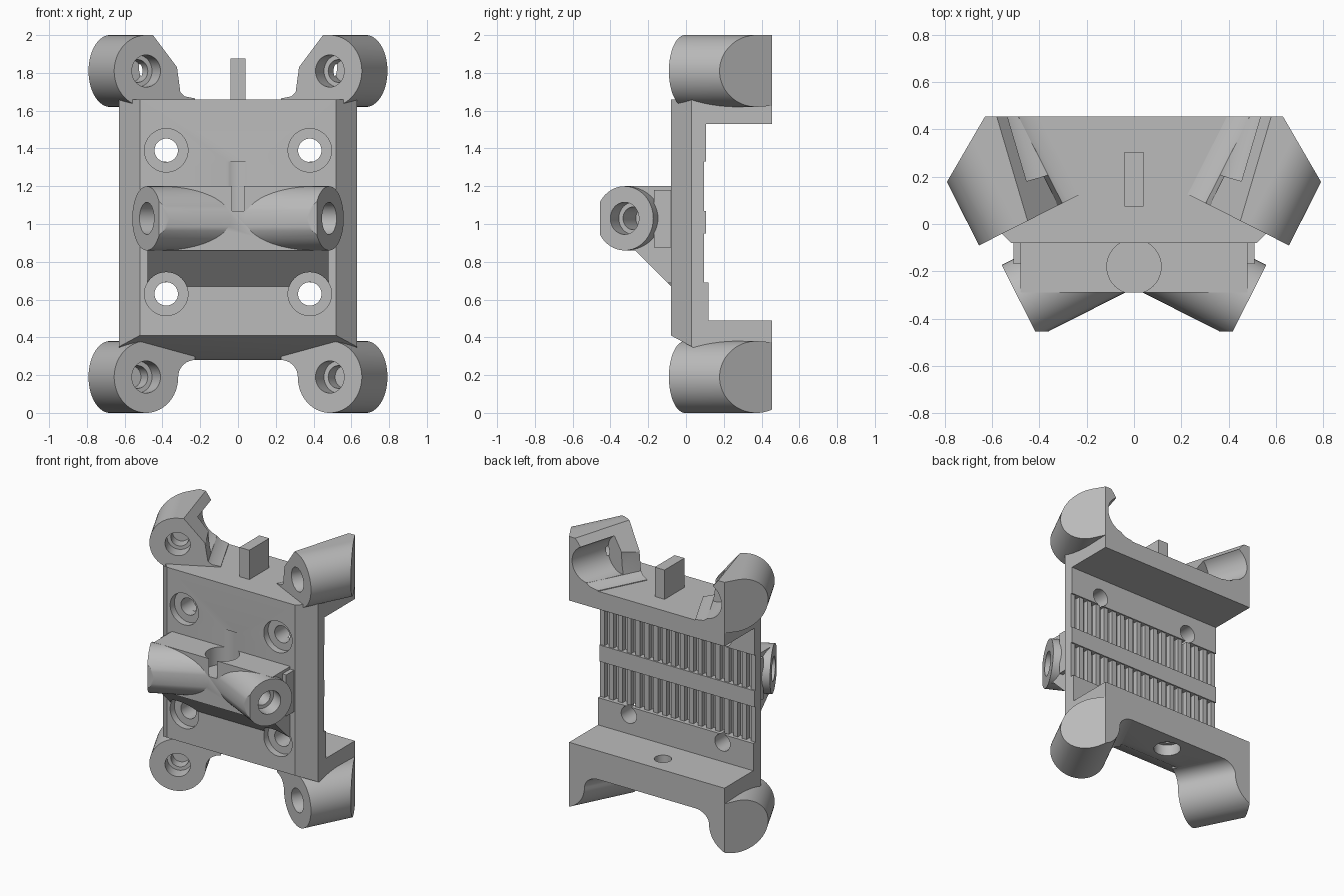
import bpy
import bmesh
from math import radians, cos, sin
from mathutils import Matrix, Vector

default_cube = bpy.data.objects.get("Cube")
if default_cube:
    bpy.data.objects.remove(default_cube, do_unlink=True)

grey = bpy.data.materials.new("plain grey")
grey.use_nodes = True
grey.diffuse_color = (0.5, 0.5, 0.5, 1)
for node in grey.node_tree.nodes:
    if node.type == 'BSDF_PRINCIPLED':
        node.inputs["Base Color"].default_value = (0.5, 0.5, 0.5, 1)


def finish(name, bm):
    bmesh.ops.recalc_face_normals(bm, faces=bm.faces)
    mesh = bpy.data.meshes.new(name)
    bm.to_mesh(mesh)
    bm.free()
    mesh.materials.append(grey)
    ob = bpy.data.objects.new(name, mesh)
    bpy.context.scene.collection.objects.link(ob)
    return ob


def frame(u, v, w, origin=(0, 0, 0)):
    m = Matrix((u, v, w)).transposed().to_4x4()
    m.translation = Vector(origin)
    return m


SIDE = frame((0, 1, 0), (0, 0, 1), (1, 0, 0))   # profile in y, z; depth in x
PLAN = Matrix.Identity(4)                       # profile in x, y; depth in z


def prism(name, points, start, end, matrix):
    bm = bmesh.new()
    face = bm.faces.new([bm.verts.new((u, v, start)) for u, v in points])
    moved = bmesh.ops.extrude_face_region(bm, geom=[face])["geom"]
    verts = [g for g in moved if isinstance(g, bmesh.types.BMVert)]
    bmesh.ops.translate(bm, verts=verts, vec=(0, 0, end - start))
    bmesh.ops.transform(bm, matrix=matrix, verts=bm.verts)
    return finish(name, bm)


def rod(name, start, end, radius):
    start, end = Vector(start), Vector(end)
    axis = end - start
    bm = bmesh.new()
    bmesh.ops.create_cone(bm, cap_ends=True, segments=48, radius1=radius,
                          radius2=radius, depth=axis.length)
    turn = axis.to_track_quat('Z', 'Y').to_matrix().to_4x4()
    bmesh.ops.transform(bm, matrix=Matrix.Translation((start + end) / 2) @ turn,
                        verts=bm.verts)
    return finish(name, bm)


def boxes(name, bounds):
    bm = bmesh.new()
    for low, high in bounds:
        low, high = Vector(low), Vector(high)
        m = Matrix.Translation((low + high) / 2) @ Matrix.Diagonal((*(high - low), 1))
        bmesh.ops.create_cube(bm, size=1, matrix=m)
    return finish(name, bm)


def combine(ob, tools, operation):
    """Apply each tool to the part, then discard the tools."""
    for tool in tools:
        mod = ob.modifiers.new("shape", 'BOOLEAN')
        mod.operation = operation
        mod.solver = 'EXACT'
        mod.object = tool
    bpy.context.view_layer.update()
    graph = bpy.context.evaluated_depsgraph_get()
    mesh = bpy.data.meshes.new_from_object(ob.evaluated_get(graph))
    ob.modifiers.clear()
    ob.data = mesh
    for tool in tools:
        bpy.data.objects.remove(tool, do_unlink=True)


def shared_cutters():
    """Counterbored mounting holes and the round pocket above the boss."""
    tools = [rod("pocket", (0, -0.18, 1.07), (0, -0.18, 1.33), 0.115)]
    for x in (-0.38, 0.38):
        for z in (0.63, 1.39):
            tools.append(rod("hole", (x, -0.3, z), (x, 0.3, z), 0.062))
            tools.append(rod("counterbore", (x, -0.25, z), (x, -0.03, z), 0.115))
    return tools


# Main plate with upper and lower shelves, recessed belt bands on its back
profile = [(-0.08, 0.41), (0.16, 0.28), (0.455, 0.28), (0.455, 0.49), (0.12, 0.49),
           (0.12, 0.69), (0.06, 0.69), (0.06, 0.95), (0.105, 0.95), (0.105, 1.07),
           (0.06, 1.07), (0.06, 1.33), (0.105, 1.33), (0.105, 1.53), (0.455, 1.53),
           (0.455, 1.66), (-0.08, 1.66)]
plate = prism("main_plate", profile, -0.8, 0.8, SIDE)
outline = [(-0.5, -0.1), (0.5, -0.1), (0.63, 0.03), (0.63, 0.6), (-0.63, 0.6), (-0.63, 0.03)]
combine(plate, [prism("outline", outline, 0, 2, PLAN)], 'INTERSECT')
shelf_holes = [rod("shelf_hole", (-0.03, 0.31, 0.1), (-0.03, 0.31, 0.6), 0.058),
               rod("shelf_counterbore", (-0.03, 0.31, 0.1), (-0.03, 0.31, 0.36), 0.09)]
combine(plate, shared_cutters() + shelf_holes, 'DIFFERENCE')

# Belt teeth
teeth = []
for low, high in ((0.69, 0.95), (1.07, 1.33)):
    for i in range(18):
        x = (i - 8.5) * 0.072
        teeth.append(((x - 0.018, 0.04, low), (x + 0.018, 0.095, high)))
boxes("belt_teeth", teeth)

# Upright tab on the upper shelf
boxes("upper_tab", [((-0.04, 0.075, 1.6), (0.04, 0.305, 1.875))])

# Front boss with two angled sockets and a sloping support
boss = prism("front_boss", [(-0.05, 0.64), (-0.27, 0.86), (-0.29, 0.86), (-0.29, 1.2), (-0.05, 1.2)],
             -0.48, 0.48, SIDE)
sockets = [boxes("boss_cheeks", [((-0.51, -0.17, 0.875), (0.51, -0.06, 1.18))])]
bores = []
for side in (-1, 1):
    mouth = Vector((side * 0.483, -0.325, 1.03))
    inward = Vector((-side * 0.89, 0.45, 0)).normalized()
    sockets.append(rod("socket", mouth, mouth + inward * 0.47, 0.17))
    bores.append(rod("bore", mouth - inward * 0.1, mouth + inward * 0.1, 0.085))
    bores.append(rod("bore_core", mouth - inward * 0.1, mouth + inward * 0.25, 0.06))
combine(boss, sockets, 'UNION')
front_trim = boxes("front_trim", [((-1, -0.8, 0.5), (1, -0.455, 1.5))])
combine(boss, bores + shared_cutters() + [front_trim], 'DIFFERENCE')


# Corner arms: angled rounds blended into the shelves by a fillet
def arm_profile(upper):
    stop = 271 if upper else 360
    pts = [(0.19 * cos(radians(a)), 0.19 * sin(radians(a))) for a in range(90, stop, 5)]
    if upper:
        pts += [(0.125, -0.19), (0.187, -0.1), (0.187, -0.02), (0.195, 0.06),
                (0.205, 0.115), (0.23, 0.135), (0.29, 0.145)]
    else:
        pts += [(0.29 - 0.1 * cos(radians(a)), 0.09 * sin(radians(a))) for a in range(0, 91, 10)]
    return pts + [(0.29, 0.17)]


for side, side_name in ((1, "left"), (-1, "right")):
    flip = Matrix.Diagonal((side, 1, 1, 1))
    axis = Vector((side * 0.45, 0.89, 0)).normalized()
    across = (-side * axis.y, side * axis.x, 0)
    for upper, level in ((False, 0.19), (True, 1.81)):
        name = ("upper_" if upper else "lower_") + side_name + "_arm"
        mouth = Vector((side * 0.486, -0.005, level))
        place = frame(across, (0, 0, -1 if upper else 1), axis, mouth)
        arm = prism(name, arm_profile(upper), 0, 0.8, place)
        limit = [(0, -0.3), (1.069, -0.3), (0.63, 0.455), (0, 0.455)]
        combine(arm, [prism("limit", limit, -0.5, 2.5, flip)], 'INTERSECT')
        cutters = [rod("bore", mouth - axis * 0.1, mouth + axis * 0.1, 0.085),
                   rod("bore_core", mouth - axis * 0.1, mouth + axis * 0.18, 0.06)]
        if upper:
            # Sloped inner corner and the hollow opening to the back
            slant = frame((side, 0, 0), (0, 0, 1), (side * 0.13, 0.44, 0))
            corner = [(0.532, 2.1), (0.3, 1.83), (0.28, 1.7), (0, 1.7), (0, 2.1)]
            cutters.append(prism("corner", corner, -0.5, 1.5, slant))
            cutters.append(rod("hollow", (side * 0.39, 0.2, 1.83), (side * 0.508, 0.6, 1.83), 0.135))
        combine(arm, cutters, 'DIFFERENCE')

# Smooth the rounds, keep the edges sharp
bpy.ops.object.select_all(action='DESELECT')
for ob in bpy.context.scene.objects:
    if ob.type == 'MESH':
        ob.select_set(True)
        bpy.context.view_layer.objects.active = ob
bpy.ops.object.shade_smooth_by_angle(angle=radians(30))
